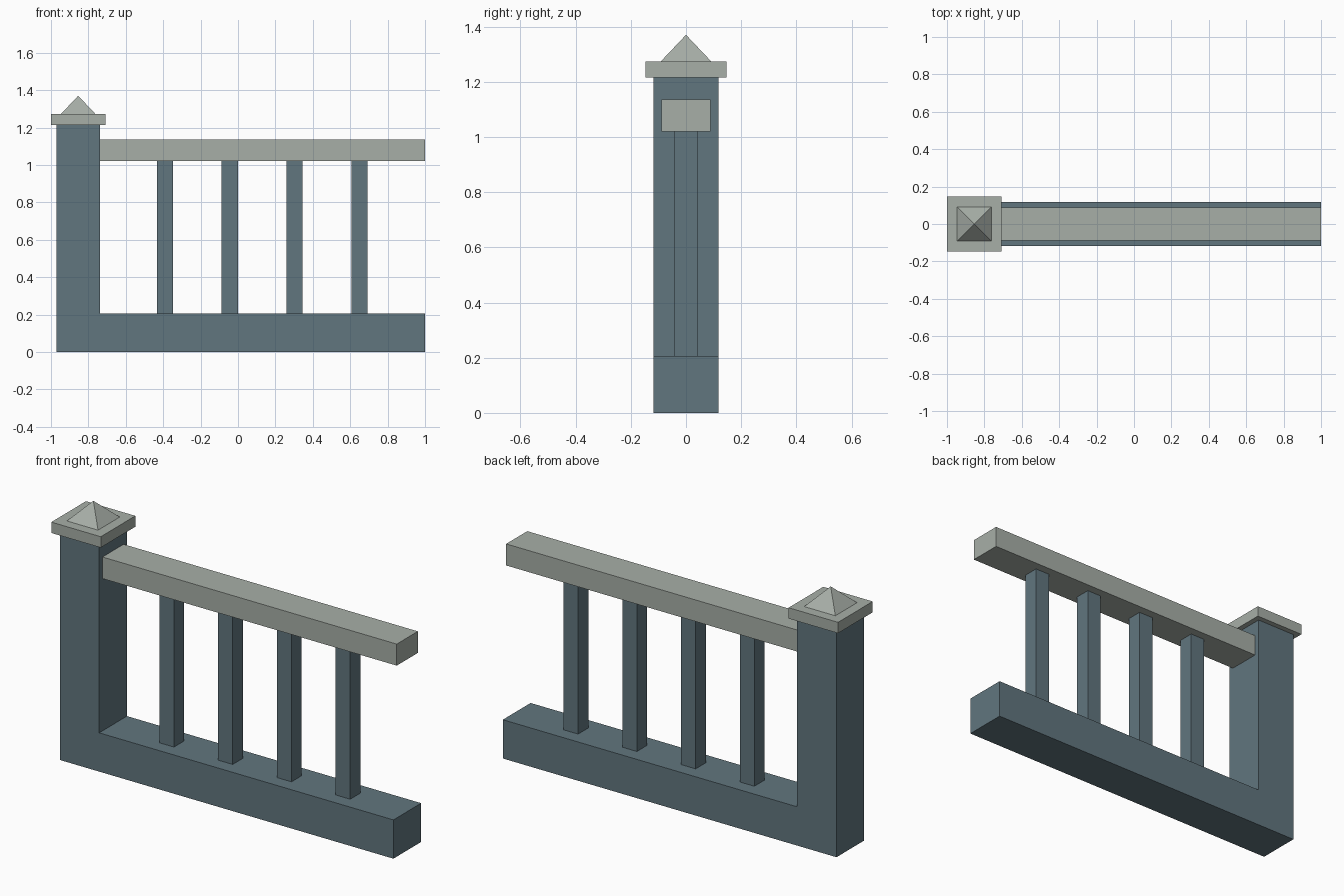
import bpy
import bmesh
from mathutils import Matrix

cube = bpy.data.objects.get("Cube")
if cube:
    bpy.data.objects.remove(cube, do_unlink=True)


def material(name, rgb):
    mat = bpy.data.materials.new(name)
    mat.use_nodes = True
    color = (*rgb, 1)
    mat.diffuse_color = color
    mat.node_tree.nodes["Principled BSDF"].inputs["Base Color"].default_value = color
    return mat


slate = material("slate blue", (0.12, 0.18, 0.21))
stone = material("pale stone", (0.39, 0.43, 0.39))


def add_object(name, bm, mat):
    bmesh.ops.recalc_face_normals(bm, faces=bm.faces)
    mesh = bpy.data.meshes.new(name)
    bm.to_mesh(mesh)
    bm.free()
    mesh.materials.append(mat)
    obj = bpy.data.objects.new(name, mesh)
    bpy.context.collection.objects.link(obj)
    return obj


def extruded(name, profile, half_depth, mat):
    """Extrude an x-z outline symmetrically along y."""
    bm = bmesh.new()
    face = bm.faces.new([bm.verts.new((x, -half_depth, z)) for x, z in profile])
    result = bmesh.ops.extrude_face_region(bm, geom=[face])
    verts = [v for v in result["geom"] if isinstance(v, bmesh.types.BMVert)]
    bmesh.ops.translate(bm, verts=verts, vec=(0, 2 * half_depth, 0))
    return add_object(name, bm, mat)


def box(name, x0, x1, z0, z1, half_depth, mat):
    return extruded(name, [(x0, z0), (x1, z0), (x1, z1), (x0, z1)], half_depth, mat)


POST_LEFT, POST_RIGHT, POST_TOP = -0.971, -0.738, 1.215
POST_X = (POST_LEFT + POST_RIGHT) / 2
BASE_TOP, RAIL_BOTTOM, RAIL_TOP = 0.207, 1.02, 1.135
CAP_HALF, CAP_TOP, PEAK = 0.146, 1.273, 1.37

# Post and base beam share one L-shaped body
extruded("post_and_base", [(POST_LEFT, 0), (1, 0), (1, BASE_TOP), (POST_RIGHT, BASE_TOP),
                           (POST_RIGHT, POST_TOP), (POST_LEFT, POST_TOP)], 0.117, slate)

# Handrail
box("handrail", POST_RIGHT, 1, RAIL_BOTTOM, RAIL_TOP, 0.089, stone)

# Balusters, evenly spaced
for i in range(4):
    x = -0.391 + i * 0.347
    box(f"baluster_{i + 1}", x - 0.043, x + 0.043, BASE_TOP, RAIL_BOTTOM, 0.043, slate)

# Post cap slab
box("post_cap", POST_X - CAP_HALF, POST_X + CAP_HALF, POST_TOP, CAP_TOP, CAP_HALF, stone)

# Pyramid finial
bm = bmesh.new()
bmesh.ops.create_cone(bm, cap_ends=True, segments=4, radius1=0.092 * 2 ** 0.5, radius2=0,
                      depth=PEAK - CAP_TOP)
bmesh.ops.remove_doubles(bm, verts=bm.verts, dist=0.0001)
corner = max(bm.verts, key=lambda v: v.co.x)
if abs(corner.co.y) < 0.01:
    bmesh.ops.rotate(bm, verts=bm.verts, matrix=Matrix.Rotation(0.7854, 3, "Z"))
bmesh.ops.translate(bm, verts=bm.verts, vec=(POST_X, 0, (CAP_TOP + PEAK) / 2))
add_object("pyramid_finial", bm, stone)
